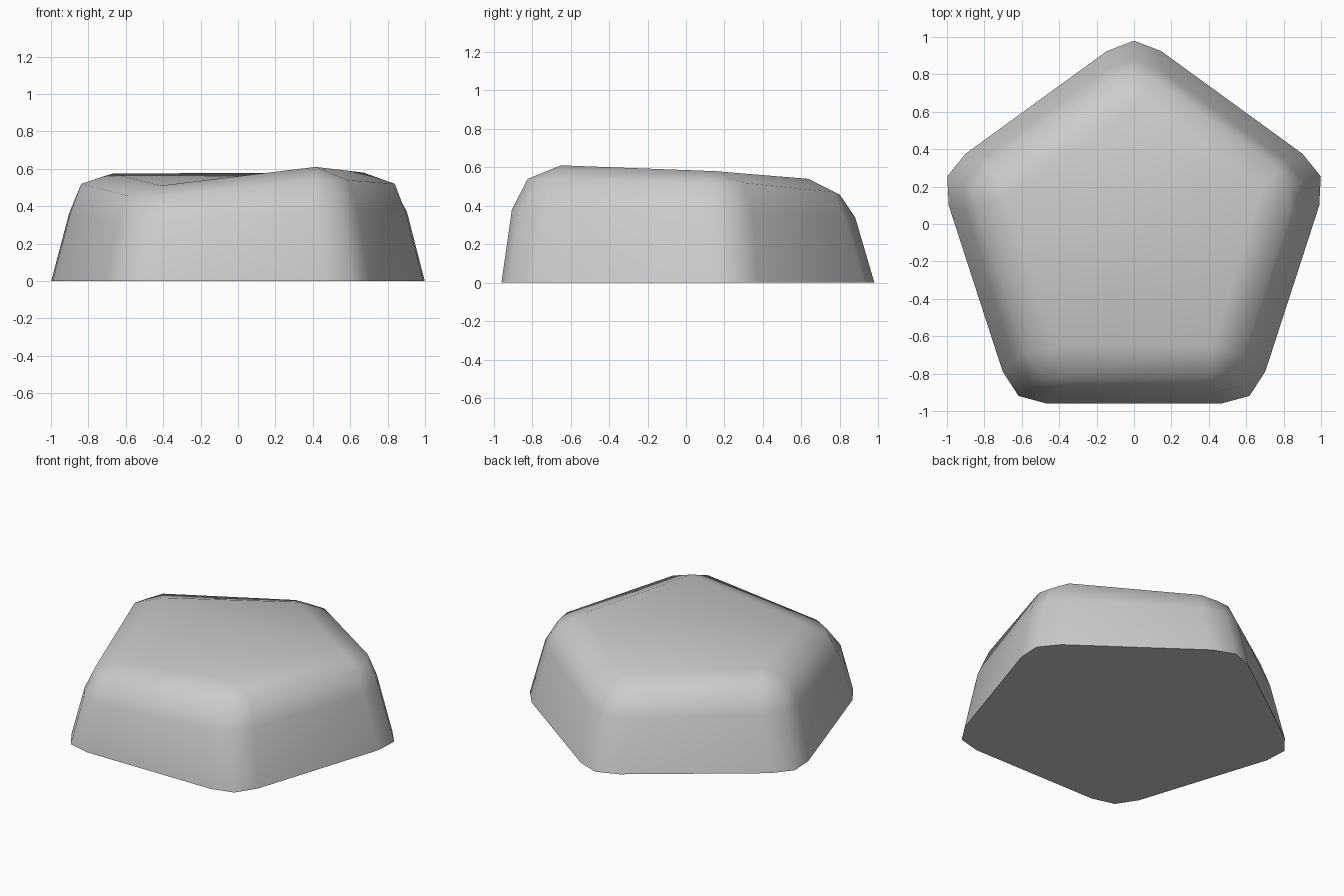
import bpy, bmesh, math
from mathutils import Vector

cube = bpy.data.objects.get("Cube")
if cube:
    bpy.data.objects.remove(cube)

CENTRE_Y = -0.07
# Corners run counter-clockwise: back, right, front right, front left, left.
LOW_Z = (0.34, 0.36, 0.31, 0.38, 0.37)
MID_Z = (0.47, 0.52, 0.455, 0.54, 0.52)
TOP_Z = (0.54, 0.575, 0.51, 0.61, 0.58)


def corner(i, radius, z, forward=0.0):
    """Corner of a pentagon; forward pushes the two front corners out."""
    a = math.radians(90 + 72 * i)
    shift = forward if i % 5 in (2, 3) else 0.0
    return Vector((radius * math.cos(a), radius * math.sin(a) + CENTRE_Y - shift, z))


def rounded_ring(bm, radius, tip_radius, cut, heights, tip_drop=0.0, forward=0.0):
    """Pentagon ring with each corner cut into three vertices."""
    ring = []
    for i in range(5):
        here, before, after = (corner(k, radius, heights[k % 5], forward)
                               for k in (i, i - 1, i + 1))
        tip = corner(i, tip_radius, heights[i] - tip_drop, forward)
        t = cut / (after - here).length
        for p in (here.lerp(before, t), tip, here.lerp(after, t)):
            # Keep the rounded corner level so the heights stay per corner
            p.z = heights[i] if p is not tip else p.z
            ring.append(bm.verts.new(p))
    return ring


bm = bmesh.new()

# Rings from the ground up to the shoulder
base = rounded_ring(bm, 1.1, 1.05, 0.18, (0,) * 5)
low = rounded_ring(bm, 1.0, 0.95, 0.18, LOW_Z, forward=0.027)
mid = rounded_ring(bm, 0.925, 0.87, 0.135, MID_Z, 0.012, forward=0.005)
top = [bm.verts.new(corner(i, 0.705, TOP_Z[i], 0.01)) for i in range(5)]

# Sloping sides and lower half of the rounded shoulder
for lower, upper in ((base, low), (low, mid)):
    for i in range(15):
        j = (i + 1) % 15
        bm.faces.new((lower[i], lower[j], upper[j], upper[i]))

# Upper half of the shoulder, one patch per corner and one per side
for i in range(5):
    n = (i + 1) % 5
    a, tip, b = mid[3 * i:3 * i + 3]
    bm.faces.new((a, tip, b, top[i]))
    bm.faces.new((b, mid[3 * n], top[n], top[i]))

# Uneven top and flat underside
back, right, front_right, front_left, left = top
for tri in ((back, right, left), (right, front_right, left),
            (front_right, front_left, left)):
    bm.faces.new(tri)
bm.faces.new(base[::-1])
bmesh.ops.recalc_face_normals(bm, faces=bm.faces)

mesh = bpy.data.meshes.new("rock")
bm.to_mesh(mesh)
bm.free()
rock = bpy.data.objects.new("rock", mesh)
bpy.context.collection.objects.link(rock)

# Plain grey stone
stone = bpy.data.materials.new("grey_stone")
stone.use_nodes = True
colour = (0.6, 0.6, 0.6, 1.0)
stone.diffuse_color = colour
stone.node_tree.nodes["Principled BSDF"].inputs["Base Color"].default_value = colour
mesh.materials.append(stone)

# Smooth shading with a crisp rim around the underside
bpy.ops.object.select_all(action="DESELECT")
rock.select_set(True)
bpy.context.view_layer.objects.active = rock
bpy.ops.object.shade_smooth_by_angle(angle=math.radians(60))
